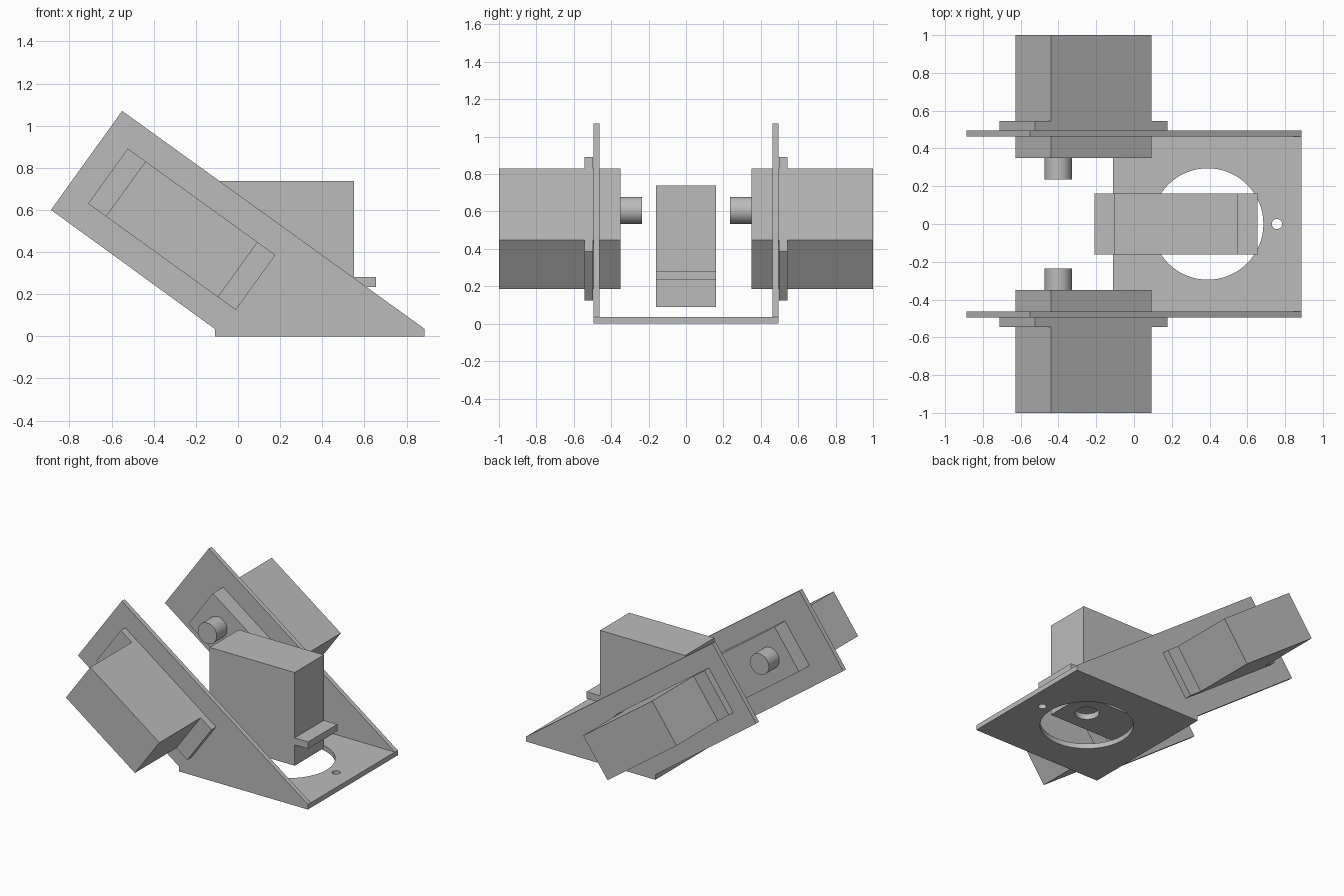
import bpy, bmesh
from mathutils import Matrix, Vector

cube = bpy.data.objects.get("Cube")
if cube:
    bpy.data.objects.remove(cube, do_unlink=True)

grey = bpy.data.materials.new("plain_grey")
grey.use_nodes = True
grey.diffuse_color = (0.5, 0.5, 0.5, 1)
grey.node_tree.nodes["Principled BSDF"].inputs["Base Color"].default_value = (0.5, 0.5, 0.5, 1)


def finish(name, bm, frame=Matrix()):
    bmesh.ops.recalc_face_normals(bm, faces=bm.faces)
    mesh = bpy.data.meshes.new(name)
    bm.to_mesh(mesh)
    bm.free()
    mesh.transform(frame)
    mesh.materials.append(grey)
    obj = bpy.data.objects.new(name, mesh)
    bpy.context.collection.objects.link(obj)
    return obj


def box(name, low, high, frame=Matrix()):
    bm = bmesh.new()
    bmesh.ops.create_cube(bm, size=1)
    low, high = Vector(low), Vector(high)
    for v in bm.verts:
        v.co = Vector((v.co[i] * (high[i] - low[i]) + (low[i] + high[i]) / 2 for i in range(3)))
    return finish(name, bm, frame)


def cylinder(name, x, radius, z0, z1, frame=Matrix(), sides=48):
    bm = bmesh.new()
    bmesh.ops.create_cone(bm, cap_ends=True, segments=sides, radius1=radius,
                          radius2=radius, depth=z1 - z0)
    bmesh.ops.translate(bm, verts=bm.verts, vec=(x, 0, (z0 + z1) / 2))
    return finish(name, bm, frame)


def select(obj):
    bpy.ops.object.select_all(action='DESELECT')
    obj.select_set(True)
    bpy.context.view_layer.objects.active = obj


def smooth(obj):
    select(obj)
    bpy.ops.object.shade_smooth_by_angle()


def cut(obj, cutter):
    mod = obj.modifiers.new("hole", 'BOOLEAN')
    mod.operation = 'DIFFERENCE'
    mod.solver = 'EXACT'
    mod.object = cutter
    select(obj)
    bpy.ops.object.modifier_apply(modifier=mod.name)
    bpy.data.objects.remove(cutter, do_unlink=True)


# Base plate with a large opening and a small screw hole
OUT, IN, THICK = 0.495, 0.463, 0.035
base = box("base_plate", (-0.11, -IN, 0), (0.886, IN, THICK))
cut(base, cylinder("opening_cutter", 0.39, 0.295, -0.1, 0.07, sides=64))
cut(base, cylinder("screw_cutter", 0.757, 0.027, -0.1, 0.07, sides=24))
smooth(base)

# Slanted side plates
profile = [(-0.888, 0.6), (-0.55, 1.07), (0.886, THICK), (0.886, 0), (-0.11, 0), (-0.11, THICK)]
for side, sign in (("left", 1), ("right", -1)):
    bm = bmesh.new()
    face = bm.faces.new([bm.verts.new((x, sign * IN, z)) for x, z in profile])
    ext = bmesh.ops.extrude_face_region(bm, geom=[face])
    moved = [g for g in ext["geom"] if isinstance(g, bmesh.types.BMVert)]
    bmesh.ops.translate(bm, verts=moved, vec=(0, sign * (OUT - IN), 0))
    bmesh.ops.recalc_face_normals(bm, faces=bm.faces)
    finish(side + "_side_plate", bm)


# Motor: body behind its output face, two mounting tabs, offset shaft or socket
def motor(name, place, along, outward, has_shaft):
    x, z = Vector(along).normalized(), Vector(outward)
    frame = Matrix((x, z.cross(x), z)).transposed().to_4x4()
    frame.translation = place
    half, wide, reach, offset = 0.328, 0.161, 0.432, -0.166
    body = box(name + "_motor_body", (-half, -wide, -0.65), (half, wide, 0), frame)
    for end, a, b in (("front", -reach, -half), ("rear", half, reach)):
        box(f"{name}_motor_{end}_tab", (a, -wide, -0.194), (b, wide, -0.146), frame)
    if has_shaft:
        smooth(cylinder(name + "_motor_shaft", offset, 0.073, 0, 0.115, frame))
    else:
        cut(body, cylinder("socket_cutter", offset, 0.077, -0.04, 0.05, frame))
        smooth(body)


slope = (1.436, 0, -1.035)
motor("left", (-0.267, 0.35, 0.508), slope, (0, -1, 0), True)
motor("right", (-0.267, -0.35, 0.508), slope, (0, 1, 0), True)
motor("centre", (0.222, 0, 0.088), (-1, 0, 0), (0, 0, -1), False)
